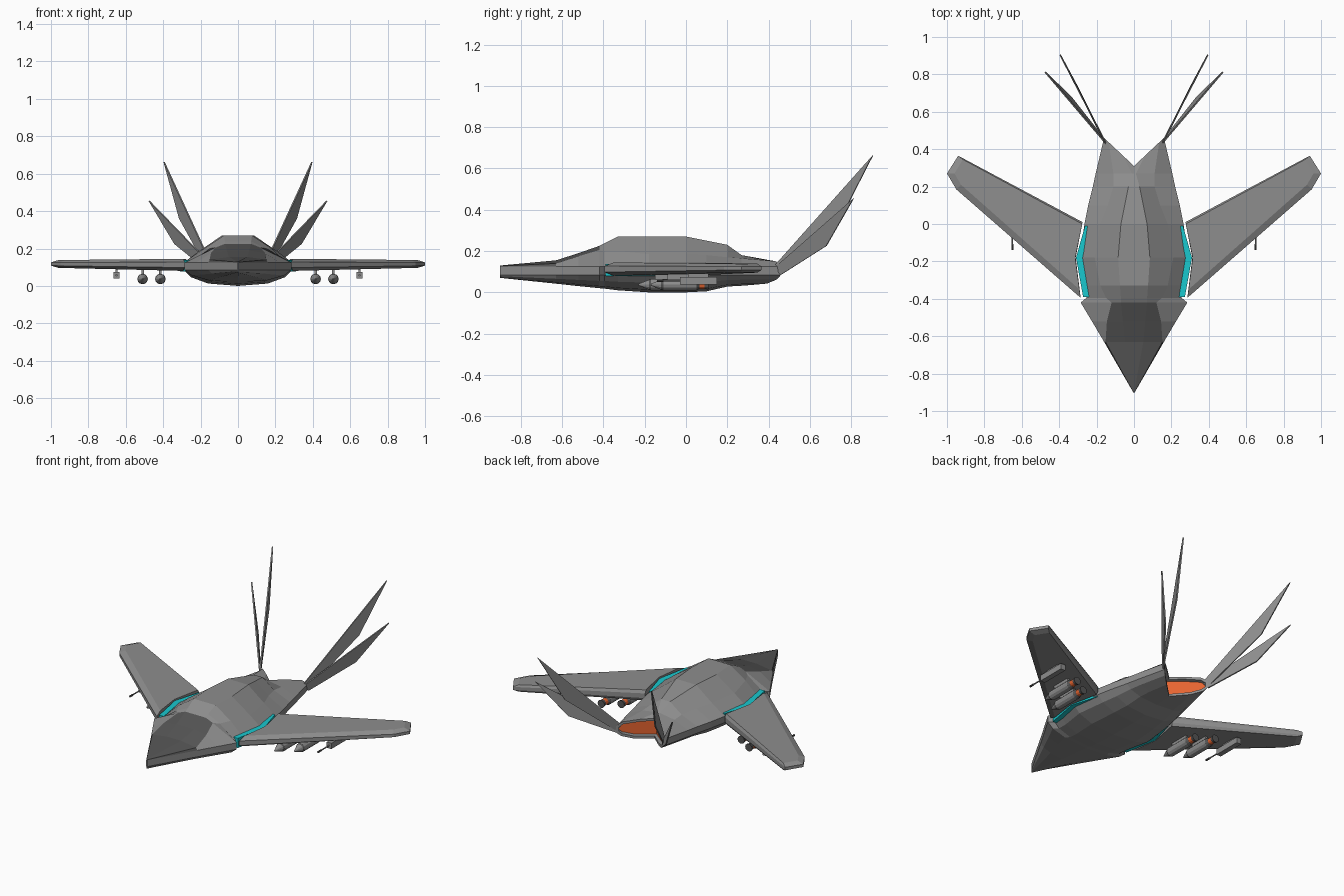
import bpy, bmesh, math
from mathutils import Vector

cube = bpy.data.objects.get("Cube")
if cube:
    bpy.data.objects.remove(cube, do_unlink=True)


def material(name, rgb):
    m = bpy.data.materials.new(name)
    m.use_nodes = True
    m.diffuse_color = (*rgb, 1)
    m.node_tree.nodes["Principled BSDF"].inputs["Base Color"].default_value = (*rgb, 1)
    return m


grey = material("hull grey", (.27, .27, .27))
dark = material("canopy dark grey", (.09, .09, .09))
cyan = material("glow cyan", (.01, .58, .62))
orange = material("exhaust orange", (.8, .13, .03))


def finish(name, bm, mats, mirror=True, thickness=0):
    bmesh.ops.recalc_face_normals(bm, faces=bm.faces)
    mesh = bpy.data.meshes.new(name)
    bm.to_mesh(mesh)
    bm.free()
    obj = bpy.data.objects.new(name, mesh)
    bpy.context.collection.objects.link(obj)
    for m in mats:
        mesh.materials.append(m)
    if thickness:
        solid = obj.modifiers.new("thickness", "SOLIDIFY")
        solid.thickness, solid.offset = thickness, 0
    if mirror:
        obj.modifiers.new("mirror", "MIRROR")
    return obj


def loft(bm, rings, caps=True):
    """Skin closed rings of points; yields (face, ring index, segment)."""
    vs = [[bm.verts.new(p) for p in r] for r in rings]
    n = len(vs[0])
    out = []
    for i in range(len(vs) - 1):
        for k in range(n):
            l = (k + 1) % n
            f = bm.faces.new((vs[i][k], vs[i][l], vs[i + 1][l], vs[i + 1][k]))
            out.append((f, i, k))
    if caps:
        bm.faces.new(vs[0])
        bm.faces.new(vs[-1])
    return vs, out


# Fuselage: y, half width, belly z, shoulder x, shoulder z, roof x, roof z
stations = [
    (-.9, .004, .07, .003, .127, .001, .13),
    (-.63, .16, .042, .152, .14, .05, .155),
    (-.52, .225, .03, .145, .175, .06, .19),
    (-.42, .285, .02, .12, .205, .07, .225),
    (-.395, .255, .018, .15, .2, .07, .238),
    (-.33, .26, .01, .18, .2, .075, .27),
    (-.18, .29, 0, .21, .185, .085, .27),
    (0, .265, 0, .18, .185, .07, .27),
    (.1, .245, .005, .14, .18, .05, .25),
    (.2, .22, .028, .11, .17, .03, .23),
    (.27, .205, .032, .11, .165, .01, .18),
    (.46, .16, .035, .135, .15, .06, .16),
]
rings = []
for y, hw, zb, sx, sz, tx, tz in stations:
    lo, hi = .085, .125
    half = [(0, zb), (.55 * hw, zb + .15 * (lo - zb)), (.87 * hw, zb + .55 * (lo - zb)),
            (hw, lo), (hw, hi), (sx, sz), (tx, tz), (0, tz)]
    full = half + [(-x, z) for x, z in half[6:0:-1]]
    # The tail end is notched in a V
    rings.append([(x, .31 + .94 * abs(x) if y > .4 else y, z) for x, z in full])
bm = bmesh.new()
vs, faces = loft(bm, rings, caps=False)
bm.faces.new(vs[0])
for f, i, k in faces:
    seg = min(k, 13 - k)
    if (seg >= 5 and i < 3) or (seg == 4 and i == 0):
        f.material_index = 1
# Exhaust slot sunk into the notch
end = vs[-1]
nozzle = [bm.faces.new(end[:8]), bm.faces.new(end[7:] + end[:1])]
bmesh.ops.recalc_face_normals(bm, faces=bm.faces)
bmesh.ops.inset_region(bm, faces=nozzle, thickness=.015, use_even_offset=True)
bmesh.ops.inset_region(bm, faces=nozzle, thickness=.004, depth=-.02)
for f in nozzle:
    f.material_index = 2
finish("fuselage", bm, [grey, dark, orange], mirror=False)

# Wings: outline, then the flat upper and lower panel inside it
outline = [(.275, .01), (.312, -.18), (.285, -.395), (.95, .185), (1, .27), (.94, .365)]
panel = [(.277, 0), (.314, -.18), (.292, -.35), (.925, .21), (.96, .27), (.915, .345)]


def layer(points, root_z, tip_z):
    return [(x, y, root_z + (tip_z - root_z) * (x - .28) / .7) for x, y in points]


bm = bmesh.new()
loft(bm, [layer(panel, .08, .097), layer(outline, .098, .108),
          layer(outline, .127, .126), layer(panel, .145, .138)])
finish("wing", bm, [grey])

# Glowing seams between fuselage and wings
seam = [(.262, -.01), (.31, -.18), (.272, -.39), (.24, -.39), (.275, -.18), (.24, -.01)]
bm = bmesh.new()
loft(bm, [[(x, y, z) for x, y in seam] for z in (.078, .138)])
finish("wing_root_seam", bm, [cyan])

# Tail fins: base front, tip, rear kink, base rear
fins = {
    "upper_tail_fin": [(.15, .43, .13), (.395, .905, .663), (.312, .75, .36), (.168, .46, .1)],
    "lower_tail_fin": [(.15, .43, .12), (.475, .812, .455), (.338, .68, .225), (.165, .46, .085)],
}
for name, points in fins.items():
    bm = bmesh.new()
    bm.faces.new([bm.verts.new(p) for p in points])
    finish(name, bm, [grey], thickness=.008)


def turned(name, x, z, profile, mats, colours, sides=12):
    """Round body along y from (y, radius) pairs."""
    bm = bmesh.new()
    rings = []
    for y, r in profile:
        rings.append([(x + r * math.cos(math.tau * k / sides), y,
                       z + r * math.sin(math.tau * k / sides)) for k in range(sides)])
    _, faces = loft(bm, rings)
    for f, i, k in faces:
        f.material_index = colours[i]
    bm.faces.ensure_lookup_table()
    bm.faces[-1].material_index = colours[-1]
    finish(name, bm, mats)


def box(name, centre, size):
    bm = bmesh.new()
    bmesh.ops.create_cube(bm, size=1)
    for v in bm.verts:
        v.co = Vector(centre) + Vector(a * b for a, b in zip(v.co, size))
    finish(name, bm, [grey])


# Missiles hung below the wings
for label, x, y in (("inner", .415, -.23), ("outer", .51, -.17)):
    shape = [(0, .004), (.05, .024), (.06, .028), (.22, .028), (.235, .02), (.26, .02), (.28, .024)]
    turned(label + "_missile", x, .037, [(y + d, r) for d, r in shape],
           [grey, dark, orange], [0, 1, 0, 1, 2, 1])
    box(label + "_pylon", (x, y + .14, .075), (.014, .12, .03))

# Gun pods near the wing tips
box("gun_pod", (.65, .06, .057), (.032, .18, .036))
box("gun_pylon", (.65, .06, .083), (.012, .1, .02))
turned("gun_barrel", .65, .057, [(-.14, .006), (-.11, .006), (-.105, .004), (-.02, .004)],
       [grey, dark], [1, 0, 0], sides=8)
